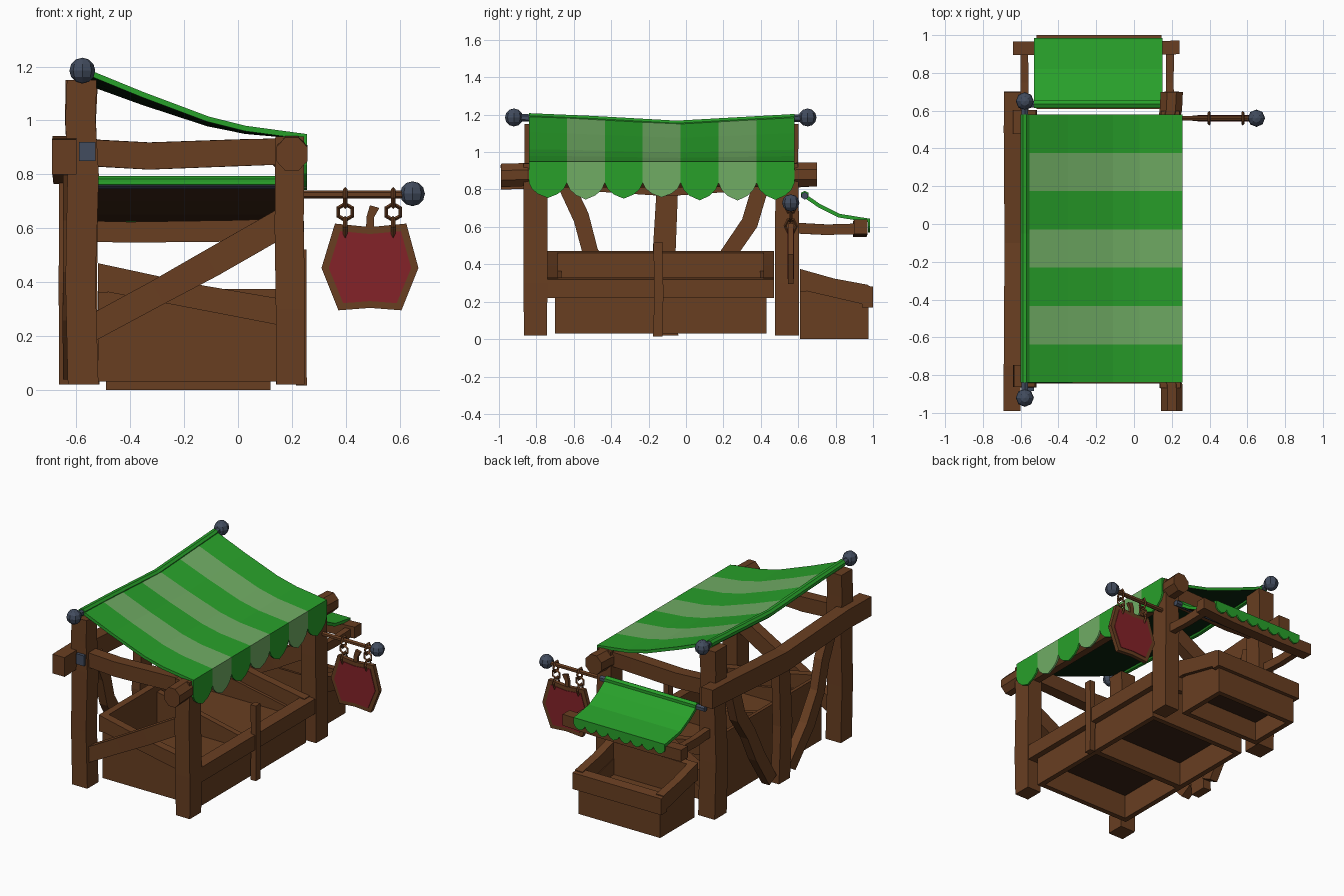
import bpy, bmesh, math, random
from mathutils import Vector as V

if "Cube" in bpy.data.objects:
    bpy.data.objects.remove(bpy.data.objects["Cube"])
random.seed(4)

def material(name, r, g, b):
    m = bpy.data.materials.new(name)
    m.diffuse_color = [((c / 255 + 0.055) / 1.055) ** 2.4 for c in (r, g, b)] + [1]
    m.use_nodes = True
    m.node_tree.nodes["Principled BSDF"].inputs["Base Color"].default_value = m.diffuse_color
    return m

WOOD = material("brown wood", 104, 62, 33)
DARK = material("dark wood", 58, 35, 20)
GREEN = material("green cloth", 40, 160, 42)
PALE = material("pale green cloth", 112, 172, 100)
UNDER = material("cloth underside", 10, 34, 13)
IRON = material("blue grey iron", 66, 76, 94)
RED = material("red paint", 132, 34, 40)

def finish(name, verts, faces, mats, idx=None, fix=True):
    me = bpy.data.meshes.new(name)
    me.from_pydata([tuple(v) for v in verts], [], faces)
    for m in mats:
        me.materials.append(m)
    if idx:
        me.polygons.foreach_set("material_index", idx)
    if fix:
        bm = bmesh.new()
        bm.from_mesh(me)
        bmesh.ops.recalc_face_normals(bm, faces=bm.faces)
        bm.to_mesh(me)
        bm.free()
    ob = bpy.data.objects.new(name, me)
    bpy.context.collection.objects.link(ob)
    return ob

def prism(name, pts, vec, mat):
    """Extrude a 3D polygon along a vector."""
    n = len(pts)
    vs = [V(p) for p in pts] + [V(p) + V(vec) for p in pts]
    fs = [list(range(n)), list(range(n, 2 * n))]
    fs += [[i, (i + 1) % n, n + (i + 1) % n, n + i] for i in range(n)]
    return finish(name, vs, fs, [mat])

def box(name, lo, hi, mat=WOOD):
    (a, b, c), (d, e, f) = lo, hi
    return prism(name, [(a, b, c), (d, b, c), (d, e, c), (a, e, c)], (0, 0, f - c), mat)

def sweep(name, path, w, h, side, mat=WOOD, n=4, wob=0.0):
    """Rectangle (n=4) or n-gon section carried along a path; w is measured along 'side'."""
    p = [V(q) for q in path]
    d = (p[-1] - p[0]).normalized()
    a = V(side).normalized()
    b = d.cross(a).normalized()
    k = 1 / math.cos(math.pi / n) if n == 4 else 1
    vs, fs = [], []
    for q in p:
        s = 1 + random.uniform(-wob, wob)
        for i in range(n):
            t = 2 * math.pi * (i + 0.5) / n
            vs.append(q + a * math.cos(t) * w / 2 * k * s + b * math.sin(t) * h / 2 * k * s)
    for j in range(len(p) - 1):
        for i in range(n):
            e = (i + 1) % n
            fs.append([j * n + i, j * n + e, j * n + n + e, j * n + n + i])
    fs += [list(range(n)), list(range(len(vs) - n, len(vs)))]
    return finish(name, vs, fs, [mat])

def ball(name, loc, r):
    bpy.ops.mesh.primitive_uv_sphere_add(segments=8, ring_count=6, radius=r, location=loc)
    ob = bpy.context.object
    ob.name = name
    ob.data.materials.append(IRON)

# Posts, side beams and side braces at both ends of the stall
for tag, y in (("near", -0.805), ("far", 0.54)):
    sweep(tag + "_back_post", [(-0.575, y, 0.02), (-0.585, y, 0.4), (-0.575, y, 0.8), (-0.585, y, 1.0), (-0.58, y, 1.15)],
          0.118, 0.123, (1, 0, 0), wob=0.07)
    sweep(tag + "_front_post", [(0.195, y, 0.02), (0.195, y, 0.3), (0.19, y, 0.6), (0.192, y, 0.94)],
          0.104, 0.123, (1, 0, 0), wob=0.06)
    sweep(tag + "_side_beam", [(-0.55, y, 0.88), (-0.33, y, 0.868), (0, y, 0.88), (0.17, y, 0.885)],
          0.08, 0.1, (0, 1, 0), wob=0.04)
    sweep(tag + "_side_brace", [(-0.55, y, 0.225), (-0.3, y, 0.36), (-0.1, y, 0.47), (0.18, y, 0.63)],
          0.07, 0.1, (0, 1, 0), wob=0.06)
box("bolt_plate", (-0.59, -0.885, 0.85), (-0.53, -0.85, 0.92), IRON)

# Long beams along the stall
sweep("front_beam", [(0.2, -0.99, 0.875), (0.2, -0.85, 0.88), (0.175, -0.8, 0.875), (0.175, 0.52, 0.875),
      (0.195, 0.6, 0.88), (0.2, 0.7, 0.88)], 0.125, 0.135, (1, 0, 0), n=8, wob=0.03)
sweep("back_beam", [(-0.645, -0.99, 0.865), (-0.645, -0.75, 0.87), (-0.64, -0.1, 0.83), (-0.645, 0.5, 0.87), (-0.645, 0.7, 0.88)],
      0.09, 0.13, (1, 0, 0), wob=0.05)

# Middle back post with curved braces
sweep("back_middle_post", [(-0.635, -0.1, 0.02), (-0.635, -0.12, 0.4), (-0.635, -0.1, 0.8)],
      0.06, 0.12, (1, 0, 0), wob=0.05)
for tag, pts in (("left", [(0, 0.06), (0.14, 0.28), (0.23, 0.46), (0.34, 0.62), (0.40, 0.82)]),
                 ("right", [(-0.2, 0.06), (-0.4, 0.28), (-0.51, 0.46), (-0.56, 0.65), (-0.64, 0.82)])):
    sweep(tag + "_back_brace", [(-0.62, y, z) for y, z in pts], 0.06, 0.09, (1, 0, 0), wob=0.05)

# Produce crates: u runs from the high side to the low side, v across
def crate(name, P, u0, u1, v0, v1, z0, hi, lo, rim, out, floor):
    t = 0.035
    for s, va, vec in (("a", v0, t), ("b", v1, -t)):
        d = V(P(0, vec, 0))
        prism(name + "_side_" + s, [P(u0, va, z0), P(u1, va, z0), P(u1, va, lo), P(u0, va, hi)], d, WOOD)
        o = -math.copysign(out, vec)
        prism(name + "_side_rim_" + s, [P(u0, va + o, hi), P(u1, va + o, lo), P(u1, va + o, lo + rim),
              P((u0 + u1) / 2, va + o, (hi + lo) / 2 + rim * 0.92), P(u0, va + o, hi + rim)],
              P(0, vec * 1.6, 0), WOOD)
    for s, ua, ub, z, o in (("high", u0, u0 + t, hi, 0), ("low", u1 - t, u1, lo, out)):
        prism(name + "_wall_" + s, [P(ua, v0, z0), P(ub, v0, z0), P(ub, v0, z), P(ua, v0, z)], P(0, v1 - v0, 0), WOOD)
        prism(name + "_rim_" + s, [P(ua, v0 - out, z - 0.01), P(ub + o, v0 - out, z - 0.01),
              P(ub + o, v0 - out, z + rim - 0.01), P(ua, v0 - out, z + rim)], P(0, v1 - v0 + 2 * out, 0), WOOD)
    for s, z, m in (("floor", floor, WOOD), ("underside", floor - 0.008, DARK)):
        prism(name + "_" + s, [P(u0 + 0.01, v0 + 0.01, z), P(u1 - 0.01, v0 + 0.01, z), P(u1 - 0.01, v1 - 0.01, z),
              P(u0 + 0.01, v1 - 0.01, z)], P(0, 0, 0.008), m)

crate("main_crate", lambda u, v, z: (u, v, z), -0.52, 0.205, -0.7, 0.43, 0.03, 0.37, 0.23, 0.1, 0.04, 0.2)
crate("small_crate", lambda u, v, z: (v, u, z), 0.61, 0.975, -0.49, 0.12, 0.0, 0.265, 0.18, 0.11, 0.025, 0.14)
sweep("crate_strap", [(0.235, -0.15, 0.015), (0.235, -0.145, 0.25), (0.235, -0.15, 0.52)], 0.04, 0.05, (1, 0, 0), wob=0.08)
prism("crate_divider", [(-0.5, -0.17, 0.03), (0.2, -0.17, 0.03), (0.2, -0.17, 0.27), (-0.5, -0.17, 0.42)], (0, 0.04, 0), WOOD)

# Cloth helpers: a sheet along a profile, and a scalloped valance
def sheet(name, rows, mats, stripes, offset):
    n = len(rows[0])
    vs = [p for r in rows for p in r]
    fs, idx = [], []
    for j in range(len(rows) - 1):
        for i in range(n - 1):
            fs.append([j * n + i, j * n + i + 1, j * n + n + i + 1, j * n + n + i])
            idx.append(j % 2 if stripes else 0)
    ob = finish(name, vs, fs, mats, idx, fix=False)
    if ob.data.polygons[0].normal.z < 0:
        ob.data.flip_normals()
    m = ob.modifiers.new("thickness", "SOLIDIFY")
    m.thickness, m.offset, m.material_offset = 0.02, -1, offset

def scallop(a, b, top, mid, low):
    """Cloth tab with a blunt point, as (across, height) pairs."""
    w, h = b - a, mid - low
    half = [(0, mid), (0.08, low + 0.6 * h), (0.24, low + 0.26 * h)]
    return ([(b, top), (a, top)] + [(a + f * w, z) for f, z in half] + [(a + 0.5 * w, low)]
            + [(b - f * w, z) for f, z in reversed(half)])

# Main striped awning with sagging rod
Y0, W = -0.84, 1.42 / 7
sag = lambda y: -0.04 * max(0, 1 - abs((y + 0.05) / 0.71))
profile = [(-0.57, 1.195), (-0.35, 1.105), (-0.11, 1.015), (0.03, 0.98), (0.252, 0.95)]
rows = [[(x, Y0 + W * j, z + sag(Y0 + W * j) * (0.252 - x) / 0.822) for x, z in profile] for j in range(8)]
sheet("main_awning", rows, [GREEN, PALE, UNDER, UNDER], True, 2)
for j in range(7):
    pts = scallop(Y0 + W * j, Y0 + W * (j + 1), 0.95, 0.835, 0.74 + random.uniform(0, 0.02))
    prism("valance_%d" % j, [(0.245, y, z) for y, z in pts], (0.012, 0, 0), PALE if j % 2 else GREEN)
rod = lambda a, b: [(-0.578, y, 1.185 + sag(y)) for y in (a, -0.5, -0.05, 0.25, b)]
sweep("awning_rod", rod(-0.92, 0.65), 0.04, 0.04, (1, 0, 0), IRON, 6)
sweep("awning_roll", rod(-0.84, 0.58), 0.052, 0.05, (1, 0, 0), GREEN, 8)
ball("rod_ball_near", (-0.578, -0.92, 1.185), 0.048)
ball("rod_ball_far", (-0.578, 0.65, 1.185), 0.048)

# Small side awning, its valance, rod and timber frame
prof = [(0.625, 0.785), (0.72, 0.72), (0.82, 0.67), (0.975, 0.645)]
sheet("small_awning", [[(x, y, z) for y, z in prof] for x in (-0.53, -0.19, 0.15)], [GREEN, DARK], False, 1)
for j in range(8):
    pts = scallop(-0.53 + 0.085 * j, -0.53 + 0.085 * (j + 1), 0.645, 0.605, 0.57)
    prism("small_valance_%d" % j, [(x, 0.974, z) for x, z in pts], (0, 0.01, 0), GREEN)
sweep("small_rod", [(-0.59, 0.635, 0.766), (0.19, 0.635, 0.766)], 0.04, 0.04, (0, 1, 0), IRON, 6)
sweep("small_roll", [(-0.53, 0.635, 0.772), (0.15, 0.635, 0.772)], 0.048, 0.042, (0, 1, 0), GREEN, 6)
for tag, x in (("left", -0.58), ("right", 0.19)):
    sweep(tag + "_awning_arm", [(x, 0.56, 0.595), (x, 0.75, 0.585), (x, 0.93, 0.59)], 0.04, 0.055, (1, 0, 0), wob=0.06)
sweep("awning_cross_bar", [(-0.64, 0.93, 0.59), (-0.4, 0.93, 0.585), (0, 0.93, 0.59), (0.24, 0.935, 0.6)],
      0.075, 0.08, (0, 1, 0), wob=0.06)

# Hanging sign on its pole
sweep("sign_pole", [(0.2, 0.56, 0.725), (0.62, 0.56, 0.725)], 0.03, 0.03, (0, 1, 0), WOOD, 6)
ball("pole_ball", (0.648, 0.56, 0.728), 0.046)
for x in (0.398, 0.576):
    for k, (z, r, turn) in enumerate(((0.712, 0.03, math.pi / 2), (0.66, 0.03, 0), (0.605, 0.03, math.pi / 2))):
        bpy.ops.mesh.primitive_torus_add(major_segments=6, minor_segments=4, major_radius=r, minor_radius=0.008,
                                         location=(x, 0.56, z), rotation=(math.pi / 2, math.pi / 6 * (k == 1), turn))
        ob = bpy.context.object
        ob.name = "chain_link"
        ob.scale.y = 1.25 if k != 1 else 1
        ob.data.materials.append(WOOD)
outline = [(-0.18, 0), (-0.13, 0.165), (0, 0.152), (0.135, 0.165), (0.18, 0), (0.117, -0.157), (0, -0.148), (-0.117, -0.157)]
prism("sign_board", [(0.49 + x, 0.546, 0.452 + z) for x, z in outline], (0, 0.028, 0), WOOD)
prism("sign_panel", [(0.49 + x * 0.85, 0.542, 0.452 + z * 0.83) for x, z in outline], (0, 0.036, 0), RED)
prism("sign_stem", [(0.475, 0.55, 0.595), (0.505, 0.55, 0.595), (0.505, 0.55, 0.64), (0.525, 0.55, 0.675), (0.49, 0.55, 0.685),
      (0.478, 0.55, 0.645)], (0, 0.02, 0), WOOD)
